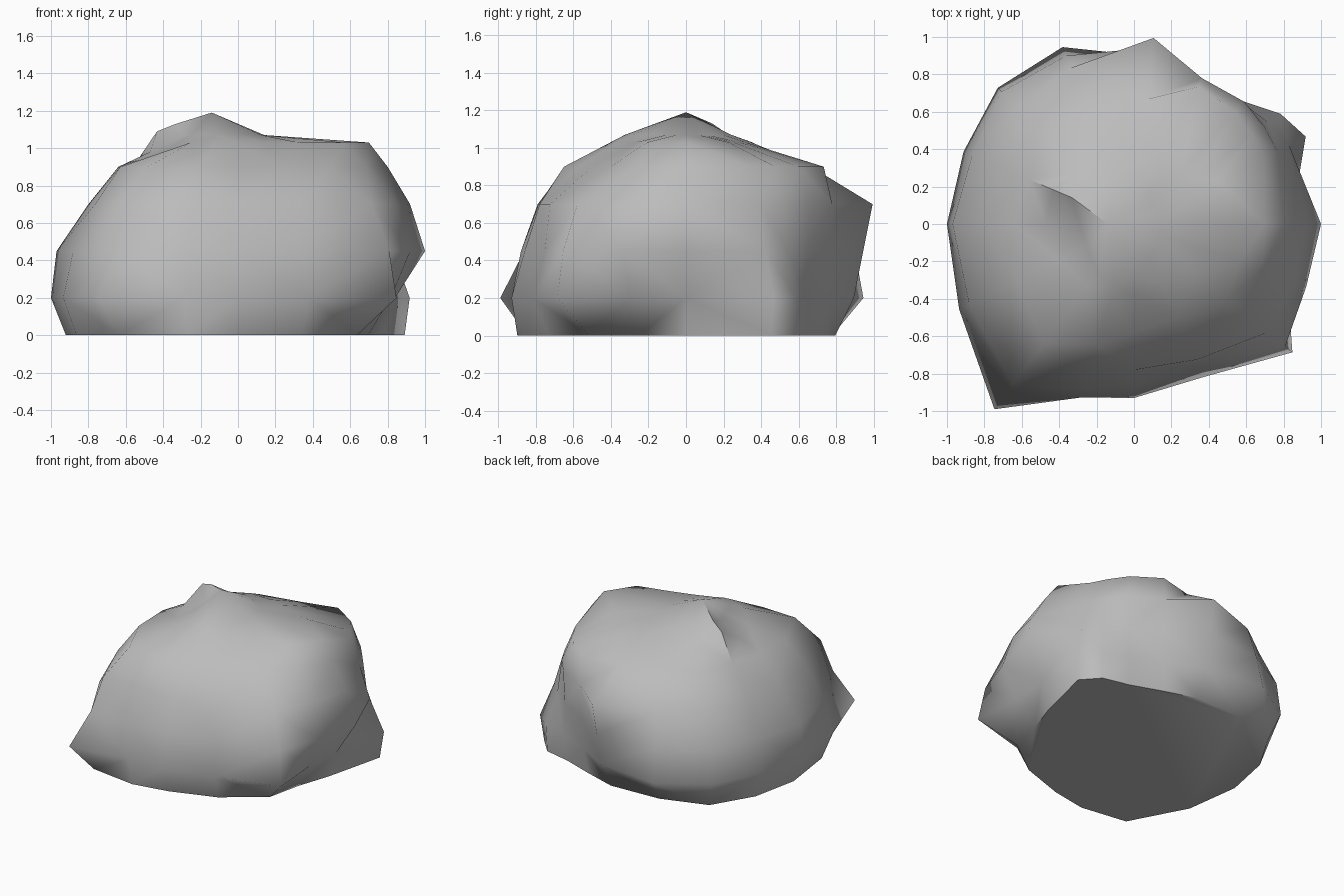
import bpy
import bmesh
from math import cos, sin, radians

# Remove only the default object
default = bpy.data.objects.get("Cube")
if default:
    bpy.data.objects.remove(default, do_unlink=True)


def make_material(name, colour):
    material = bpy.data.materials.new(name)
    material.use_nodes = True
    material.diffuse_color = colour
    shader = material.node_tree.nodes["Principled BSDF"]
    shader.inputs["Base Color"].default_value = colour
    shader.inputs["Roughness"].default_value = 0.9
    return material


# Directions of the corners and ridges around the boulder, in degrees
bearings = [0, 27, 37, 48, 65, 84, 112, 135, 157, 180, 206, 233, 253, 270, 295, 321, 340]

# Outline of the stone at each height, as a radius along every bearing
outlines = {
    0.0: [.78, 1, .97, .85, .79, .8, .84, .94, .92, .92, .96, 1.06, .94, .85, .81, .82, .74],
    0.2: [.84, 1.03, .98, .88, .83, .9, 1.02, 1.03, .99, 1, 1.04, 1.24, .97, .93, .9, 1.09, .87],
    0.45: [1, .93, .9, .87, .85, .95, .97, 1, .94, .97, .98, 1.08, .92, .86, .83, 1.04, .98],
    0.7: [.92, .86, .87, .88, .86, 1, .9, .88, .82, .8, .85, .99, .82, .78, .8, .92, .9],
    0.9: [.8, .78, .79, .81, .81, .67, .65, .68, .61, .64, .7, .8, .68, .58, .55, .64, .73],
    1.03: [.7, .5, .42, .38, .35, .35, .38, .4, .47, .47, .44, .42, .42, .37, .35, .42, .6],
    1.07: [.14, .14, .14, .15, .17, .2, .26, .3, .36, .29, .28, .32, .34, .28, .2, .16, .14],
}


def make_ring(mesh, height, radii):
    return [
        mesh.verts.new((r * cos(radians(a)), r * sin(radians(a)), height))
        for a, r in zip(bearings, radii)
    ]


def pairs(ring):
    return zip(ring, ring[1:] + ring[:1])


# Boulder body: stacked outlines joined by bands
bm = bmesh.new()
rings = [make_ring(bm, height, radii) for height, radii in outlines.items()]
for lower, upper in zip(rings, rings[1:]):
    for (a, b), (d, c) in zip(pairs(lower), pairs(upper)):
        bm.faces.new((a, b, c, d))

# Flat underside
bm.faces.new(list(reversed(rings[0])))

# Shoulder: a knob at the back, a step down in front of it
for vert in rings[-2] + rings[-1]:
    if vert.co.x < -0.3:
        vert.co.z += 0.06 if vert.co.y > 0.1 else -0.05

# Summit
peak = bm.verts.new((-0.14, 0, 1.19))
for a, b in pairs(rings[-1]):
    bm.faces.new((a, b, peak))

# Break the bands into irregular facets
sides = [face for face in bm.faces if len(face.verts) == 4]
bmesh.ops.triangulate(bm, faces=sides, quad_method="SHORT_EDGE")
bmesh.ops.recalc_face_normals(bm, faces=bm.faces[:])

mesh = bpy.data.meshes.new("boulder")
bm.to_mesh(mesh)
bm.free()
mesh.materials.append(make_material("stone grey", (0.5, 0.5, 0.5, 1)))

boulder = bpy.data.objects.new("boulder", mesh)
bpy.context.collection.objects.link(boulder)

# Soft weathered surface with a crisp edge at the ground
bpy.ops.object.select_all(action="DESELECT")
boulder.select_set(True)
bpy.context.view_layer.objects.active = boulder
bpy.ops.object.shade_smooth_by_angle(angle=radians(65))
